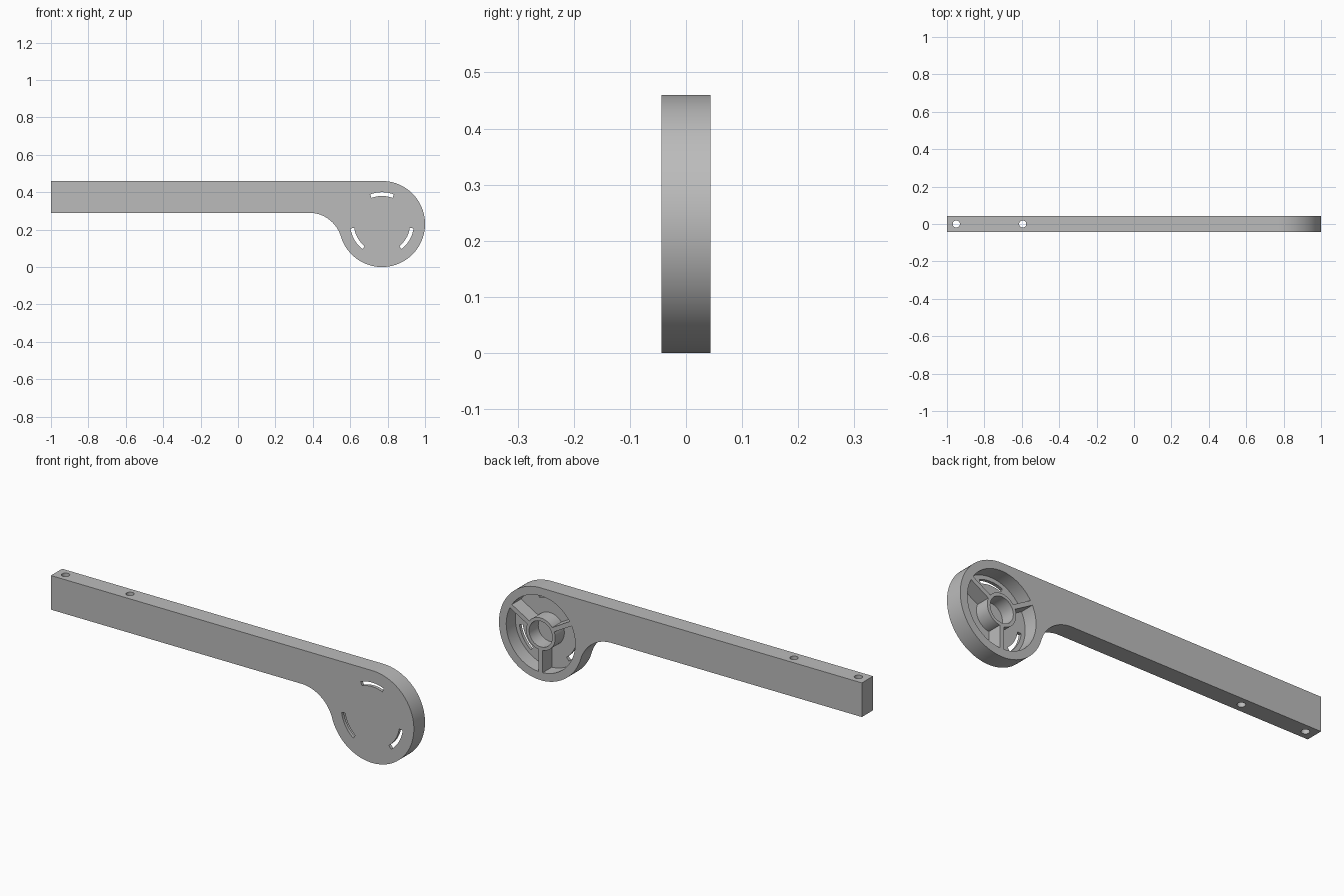
import bpy, bmesh
from math import sin, cos, pi, radians, asin, atan2, hypot
from mathutils import Matrix

if "Cube" in bpy.data.objects:
    bpy.data.objects.remove(bpy.data.objects["Cube"], do_unlink=True)

HALF = 0.044                      # half thickness of the arm
CX, CZ, R = 0.77, 0.23, 0.23      # round head
TOP, UNDER = 0.46, 0.29           # arm heights
FLOOR = -HALF + 0.016             # pocket floor

grey = bpy.data.materials.new("light grey")
grey.use_nodes = True
grey.diffuse_color = (0.5, 0.5, 0.5, 1)
grey.node_tree.nodes["Principled BSDF"].inputs["Base Color"].default_value = (0.5, 0.5, 0.5, 1)


def arc(cx, cz, r, a0, a1, n):
    return [(cx + r * cos(a0 + (a1 - a0) * i / n), cz + r * sin(a0 + (a1 - a0) * i / n))
            for i in range(n + 1)]


def prism(name, outline, y0, y1):
    """Extrude an x-z outline from y0 to y1."""
    bm = bmesh.new()
    face = bm.faces.new([bm.verts.new((x, y0, z)) for x, z in outline])
    out = bmesh.ops.extrude_face_region(bm, geom=[face])["geom"]
    bmesh.ops.translate(bm, vec=(0, y1 - y0, 0),
                        verts=[v for v in out if isinstance(v, bmesh.types.BMVert)])
    return finish(name, bm)


def finish(name, bm):
    bmesh.ops.recalc_face_normals(bm, faces=bm.faces)
    mesh = bpy.data.meshes.new(name)
    bm.to_mesh(mesh)
    bm.free()
    mesh.materials.append(grey)
    ob = bpy.data.objects.new(name, mesh)
    bpy.context.collection.objects.link(ob)
    return ob


def ring_sector(r0, r1, mid, half0, half1):
    """Outline of a ring piece centred on angle mid."""
    return (arc(CX, CZ, r1, mid - half1, mid + half1, 32)
            + arc(CX, CZ, r0, mid + half0, mid - half0, 24))


# Arm with round head, blended underneath by a tangent fillet
fx = 0.38
dx, dz = CX - fx, CZ - UNDER
fr = (dx * dx + dz * dz - R * R) / (2 * (R - dz))
fz = UNDER - fr
touch = atan2(CZ - fz, CX - fx)
outline = [(-1, UNDER), (-1, TOP)]
outline += arc(CX, CZ, R, pi / 2, touch - pi, 72)
outline += arc(fx, fz, fr, touch, pi / 2, 20)[1:]
arm = prism("lever_arm", outline, -HALF, HALF)

cutters = []
# Three pockets, leaving a hub ring and three spokes
SPOKE = 0.011
for k in range(3):
    mid = pi / 2 + k * 2 * pi / 3
    r0, r1 = 0.08, 0.19
    pocket = ring_sector(r0, r1, mid, pi / 3 - asin(SPOKE / r0), pi / 3 - asin(SPOKE / r1))
    cutters.append(prism("pocket_cutter", pocket, FLOOR, HALF + 0.05))
    slot = ring_sector(0.15, 0.17, mid, radians(22), radians(22))
    cutters.append(prism("slot_cutter", slot, -HALF - 0.05, FLOOR + 0.02))

# Blind hub bore
cutters.append(prism("bore_cutter", arc(CX, CZ, 0.064, 0, 2 * pi, 48)[:-1], FLOOR, HALF + 0.05))

# Vertical pin holes through the arm
for x in (-0.95, -0.595):
    bm = bmesh.new()
    bmesh.ops.create_cone(bm, cap_ends=True, segments=32, radius1=0.019, radius2=0.019,
                          depth=0.4, matrix=Matrix.Translation((x, 0, (TOP + UNDER) / 2)))
    cutters.append(finish("pin_hole_cutter", bm))

bpy.context.view_layer.objects.active = arm
arm.select_set(True)
for c in cutters:
    mod = arm.modifiers.new("cut", "BOOLEAN")
    mod.operation = "DIFFERENCE"
    mod.solver = "EXACT"
    mod.object = c
    bpy.ops.object.modifier_apply(modifier=mod.name)
    bpy.data.objects.remove(c, do_unlink=True)

bpy.ops.object.shade_smooth_by_angle(angle=radians(30))
